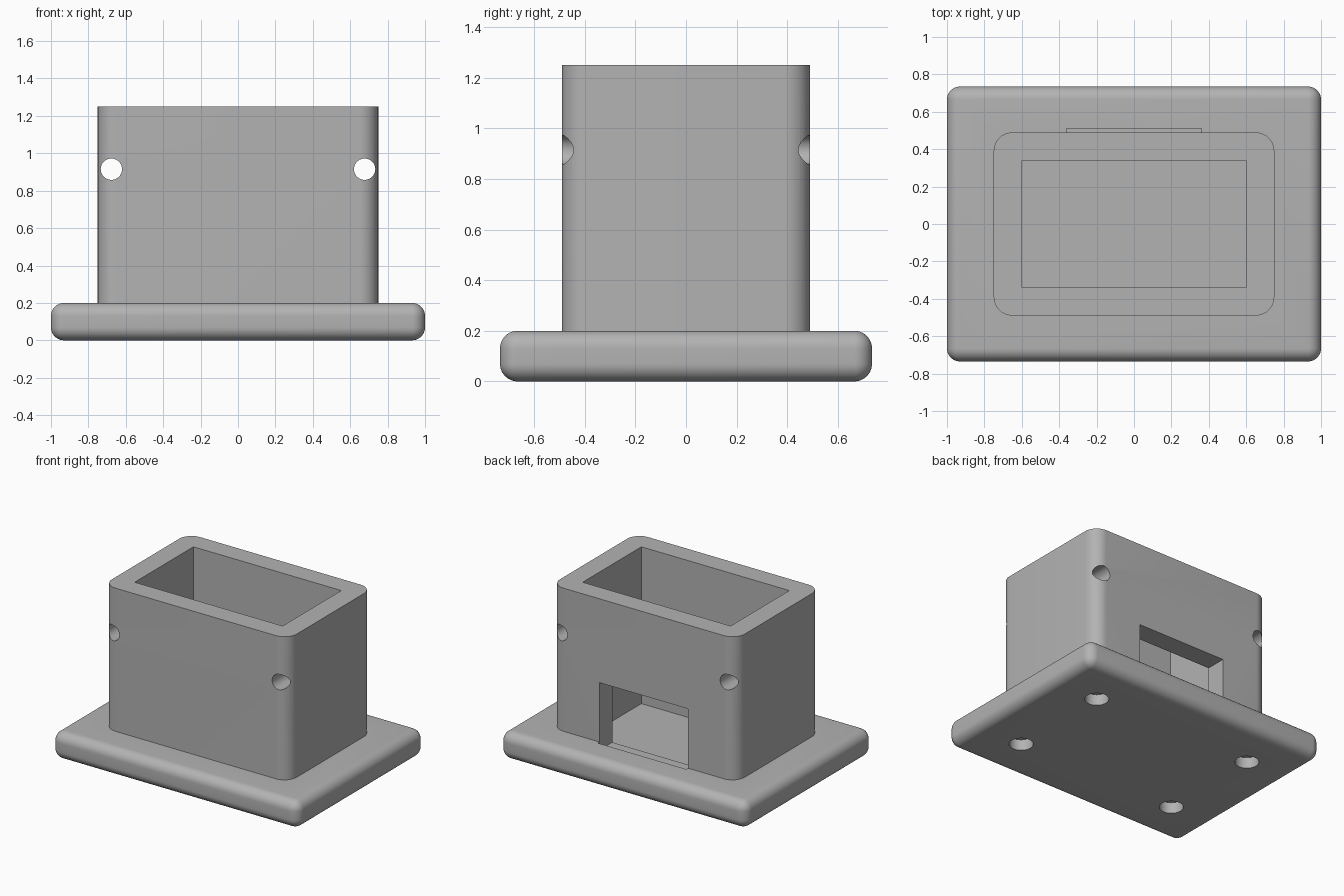
import bpy
import bmesh
from mathutils import Matrix, Vector

if "Cube" in bpy.data.objects:
    bpy.data.objects.remove(bpy.data.objects["Cube"], do_unlink=True)

grey = bpy.data.materials.new("plain grey")
grey.use_nodes = True
grey.diffuse_color = (0.45, 0.45, 0.45, 1)
grey.node_tree.nodes["Principled BSDF"].inputs["Base Color"].default_value = grey.diffuse_color


def finish(name, bm):
    mesh = bpy.data.meshes.new(name)
    bm.to_mesh(mesh)
    bm.free()
    mesh.materials.append(grey)
    obj = bpy.data.objects.new(name, mesh)
    bpy.context.collection.objects.link(obj)
    return obj


def box(name, low, high, radius=0, vertical_only=False):
    low, high = Vector(low), Vector(high)
    bm = bmesh.new()
    bmesh.ops.create_cube(bm, size=1)
    bmesh.ops.scale(bm, vec=high - low, verts=bm.verts)
    bmesh.ops.translate(bm, vec=(low + high) / 2, verts=bm.verts)
    if radius:
        edges = [e for e in bm.edges if not vertical_only
                 or abs(e.verts[0].co.z - e.verts[1].co.z) > 0.01]
        bmesh.ops.bevel(bm, geom=edges, offset=radius, segments=10,
                        profile=0.5, affect='EDGES')
    return finish(name, bm)


def cylinder(name, center, radius, depth, axis):
    bm = bmesh.new()
    bmesh.ops.create_cone(bm, cap_ends=True, segments=48, radius1=radius,
                          radius2=radius, depth=depth)
    if axis == 'Y':
        bmesh.ops.rotate(bm, matrix=Matrix.Rotation(1.5707963, 3, 'X'), verts=bm.verts)
    bmesh.ops.translate(bm, vec=center, verts=bm.verts)
    return finish(name, bm)


def combine(target, tool, operation):
    mod = target.modifiers.new(operation.lower(), 'BOOLEAN')
    mod.operation = operation
    mod.solver = 'EXACT'
    mod.object = tool
    bpy.context.view_layer.objects.active = target
    bpy.ops.object.modifier_apply(modifier=mod.name)
    bpy.data.objects.remove(tool, do_unlink=True)


# Rounded base plate joined to the upright housing
housing = box("housing_with_base", (-1, -0.735, 0), (1, 0.735, 0.2), 0.07)
tower = box("tower", (-0.75, -0.49, 0.12), (0.75, 0.49, 1.25), 0.1, True)
combine(housing, tower, 'UNION')

# Open cavity and the rear window, whose sill dips into the base
cavity = box("cavity_cutter", (-0.6, -0.34, 0.1), (0.6, 0.34, 1.4))
combine(housing, cavity, 'DIFFERENCE')
window = box("window_cutter", (-0.36, 0.2, 0.14), (0.36, 0.51, 0.635))
combine(housing, window, 'DIFFERENCE')

# Long holes through the side walls and blind holes under the base
for side in (-1, 1):
    combine(housing, cylinder("bolt_cutter", (side * 0.677, 0, 0.915), 0.057, 1.4, 'Y'),
            'DIFFERENCE')
    for end in (-1, 1):
        combine(housing, cylinder("foot_cutter", (side * 0.65, end * 0.39, 0), 0.08, 0.16, 'Z'),
                'DIFFERENCE')

# Smooth rounded surfaces with crisp cut edges
bpy.ops.object.select_all(action='DESELECT')
housing.select_set(True)
bpy.context.view_layer.objects.active = housing
bpy.ops.object.shade_smooth_by_angle(angle=0.52)
